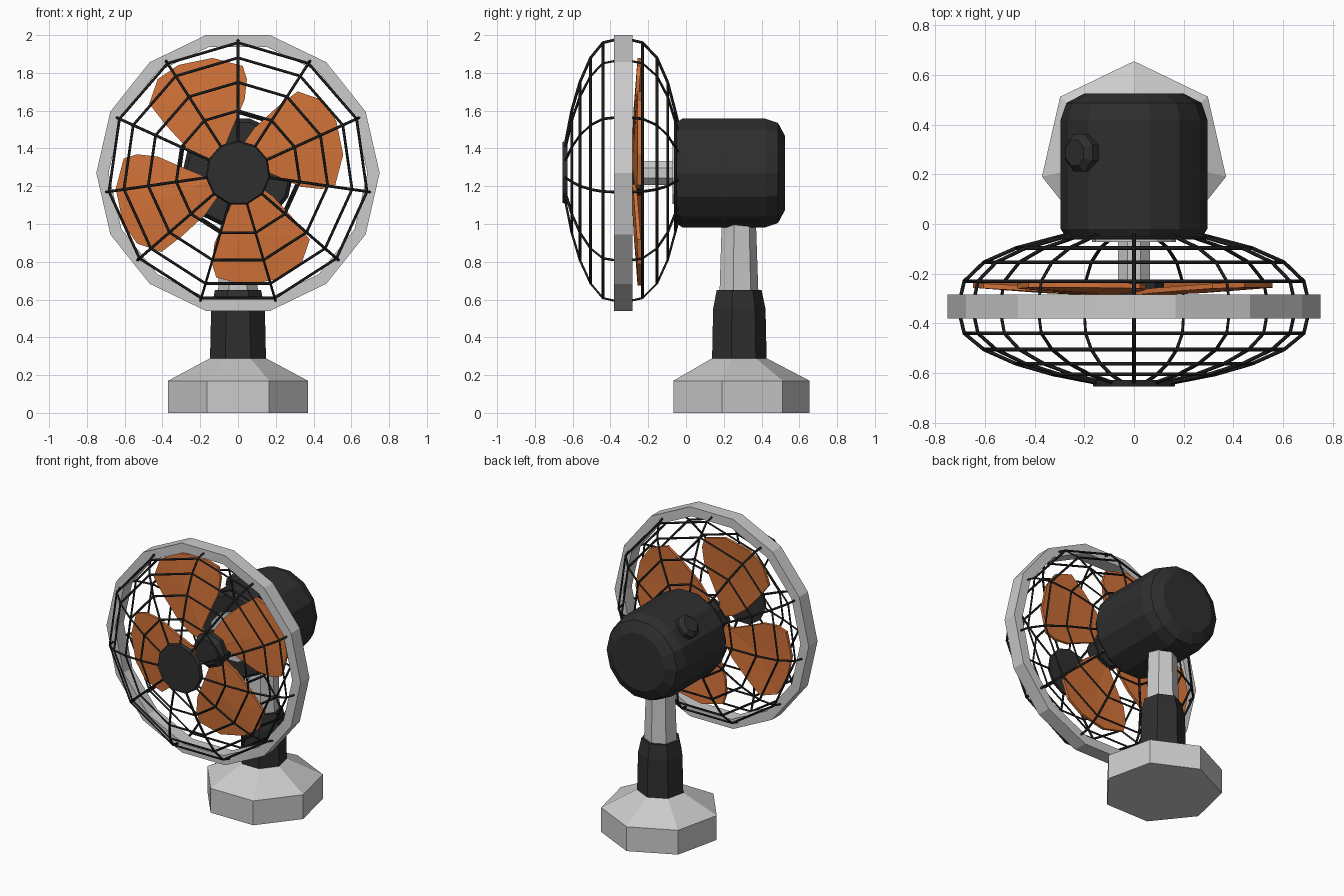
import bpy, bmesh
from math import sin, cos, pi, hypot
from mathutils import Vector, Matrix

if "Cube" in bpy.data.objects:
    bpy.data.objects.remove(bpy.data.objects["Cube"])

CZ = 1.27      # height of the fan axis
BY = 0.275     # y of the stand axis


def material(name, col):
    m = bpy.data.materials.new(name)
    m.diffuse_color = (*col, 1)
    m.use_nodes = True
    m.node_tree.nodes["Principled BSDF"].inputs["Base Color"].default_value = m.diffuse_color
    return m


BLACK = material("black", (0.028, 0.028, 0.028))
WIRE = material("wire_black", (0.012, 0.012, 0.012))
ORANGE = material("orange", (0.65, 0.17, 0.04))


def finish(bm, name, mat=None):
    bmesh.ops.recalc_face_normals(bm, faces=bm.faces)
    me = bpy.data.meshes.new(name)
    bm.to_mesh(me)
    bm.free()
    ob = bpy.data.objects.new(name, me)
    bpy.context.collection.objects.link(ob)
    if mat:
        me.materials.append(mat)
    return ob


def lathe(name, profile, n, origin, axis, mat=None, start=pi / 2, closed=False):
    """Sweep (radius, distance) points around an axis with n flat sides."""
    w = Vector(axis).normalized()
    u = Vector((0, 1, 0)).cross(w) if abs(w.y) < 0.9 else Vector((1, 0, 0))
    u.normalize()
    v = w.cross(u) if abs(w.y) < 0.9 else Vector((0, 0, 1))
    bm = bmesh.new()
    rows = []
    for r, t in profile:
        rows.append([bm.verts.new(Vector(origin) + w * t
                     + r * (u * cos(start + 2 * pi * i / n) + v * sin(start + 2 * pi * i / n)))
                     for i in range(n)])
    pairs = list(zip(rows, rows[1:]))
    if closed:
        pairs.append((rows[-1], rows[0]))
    else:
        bm.faces.new(rows[0])
        bm.faces.new(rows[-1])
    for a, b in pairs:
        for i in range(n):
            j = (i + 1) % n
            bm.faces.new((a[i], a[j], b[j], b[i]))
    return finish(bm, name, mat)


# Stand: seven-sided base, dark sleeve, grey neck
foot = (0, BY, 0)
lathe("base", [(0.38, 0), (0.38, 0.17), (0.15, 0.29)], 7, foot, (0, 0, 1))
lathe("sleeve", [(0.152, 0.285), (0.146, 0.55), (0.125, 0.65)], 7, foot, (0, 0, 1), BLACK)
lathe("neck", [(0.108, 0.64), (0.095, 1.02)], 7, foot, (0, 0, 1))

# Motor housing, knob, shaft and hub
hub_axis = (0, 0, CZ)
lathe("motor", [(0.275, -0.05), (0.295, -0.02), (0.295, 0.42), (0.272, 0.487), (0.2, 0.525)],
      14, hub_axis, (0, 1, 0), BLACK, pi / 2 + pi / 14)
lathe("knob", [(0.082, -0.04), (0.082, 0.03), (0.055, 0.055)], 8,
      (-0.2, 0.287, CZ + 0.2), (-1, 0, 1), BLACK, pi / 8)
lathe("shaft", [(0.07, -0.26), (0.07, 0)], 8, hub_axis, (0, 1, 0), None, pi / 8)
lathe("shaft_collar", [(0.17, -0.072), (0.17, -0.03)], 11, hub_axis, (0, 1, 0))
lathe("hub", [(0.09, -0.35), (0.12, -0.32), (0.12, -0.235)], 8, hub_axis, (0, 1, 0), BLACK)

# Guard rim and front cap
lathe("guard_rim", [(0.75, -0.38), (0.75, -0.283), (0.685, -0.283), (0.685, -0.38)],
      14, hub_axis, (0, 1, 0), None, pi / 2 + pi / 14, closed=True)
lathe("guard_cap", [(0.165, -0.653), (0.173, -0.628)], 11, hub_axis, (0, 1, 0), BLACK)

# Wire guard: eleven ribs crossed by eleven-sided hoops
RIBS = 11
rib = [(0.16, -0.638), (0.33, -0.605), (0.48, -0.562), (0.61, -0.505), (0.69, -0.44),
       (0.715, -0.335), (0.69, -0.23), (0.61, -0.154), (0.48, -0.097), (0.32, -0.055), (0.26, -0.04)]
curve = bpy.data.curves.new("wire_guard", 'CURVE')
curve.dimensions = '3D'
curve.bevel_depth = 0.0075
curve.bevel_resolution = 0
curve.use_fill_caps = True
curve.materials.append(WIRE)


def ring_point(r, y, k):
    a = pi / 2 + 2 * pi * k / RIBS
    return (r * cos(a), y, CZ + r * sin(a))


def wire(points, cyclic):
    s = curve.splines.new('POLY')
    s.points.add(len(points) - 1)
    for p, co in zip(s.points, points):
        p.co = (*co, 1)
    s.use_cyclic_u = cyclic


for k in range(RIBS):
    wire([ring_point(r, y, k) for r, y in rib], False)
for r, y in rib[1:5] + rib[6:10]:
    wire([ring_point(r, y, k) for k in range(RIBS)], True)
bpy.context.collection.objects.link(bpy.data.objects.new("wire_guard", curve))

# Four slightly dished blades
outline = [(-0.13, 0.06), (-0.23, 0.13), (-0.34, 0.25), (-0.425, 0.36), (-0.38, 0.49),
           (-0.27, 0.565), (-0.09, 0.602), (0.07, 0.56), (0.092, 0.49), (0.08, 0.38),
           (0.015, 0.23), (-0.03, 0.12), (0.0, 0.02)]
for q in range(4):
    bm = bmesh.new()
    rot = Matrix.Rotation(q * pi / 2, 3, 'Y')

    def vert(x, z, t):
        y = -0.283 + 0.06 * hypot(x, z) + t
        return bm.verts.new(rot @ Vector((x, y, z)) + Vector((-0.045, 0, CZ + 0.007)))

    front, back = [[vert(x, z, t) for x, z in outline] for t in (-0.01, 0.01)]
    mids = [vert(-0.14, 0.33, t) for t in (-0.016, 0.004)]
    n = len(outline)
    for i in range(n):
        j = (i + 1) % n
        bm.faces.new((front[i], front[j], mids[0]))
        bm.faces.new((back[j], back[i], mids[1]))
        bm.faces.new((front[j], front[i], back[i], back[j]))
    finish(bm, f"blade_{q + 1}", ORANGE)
